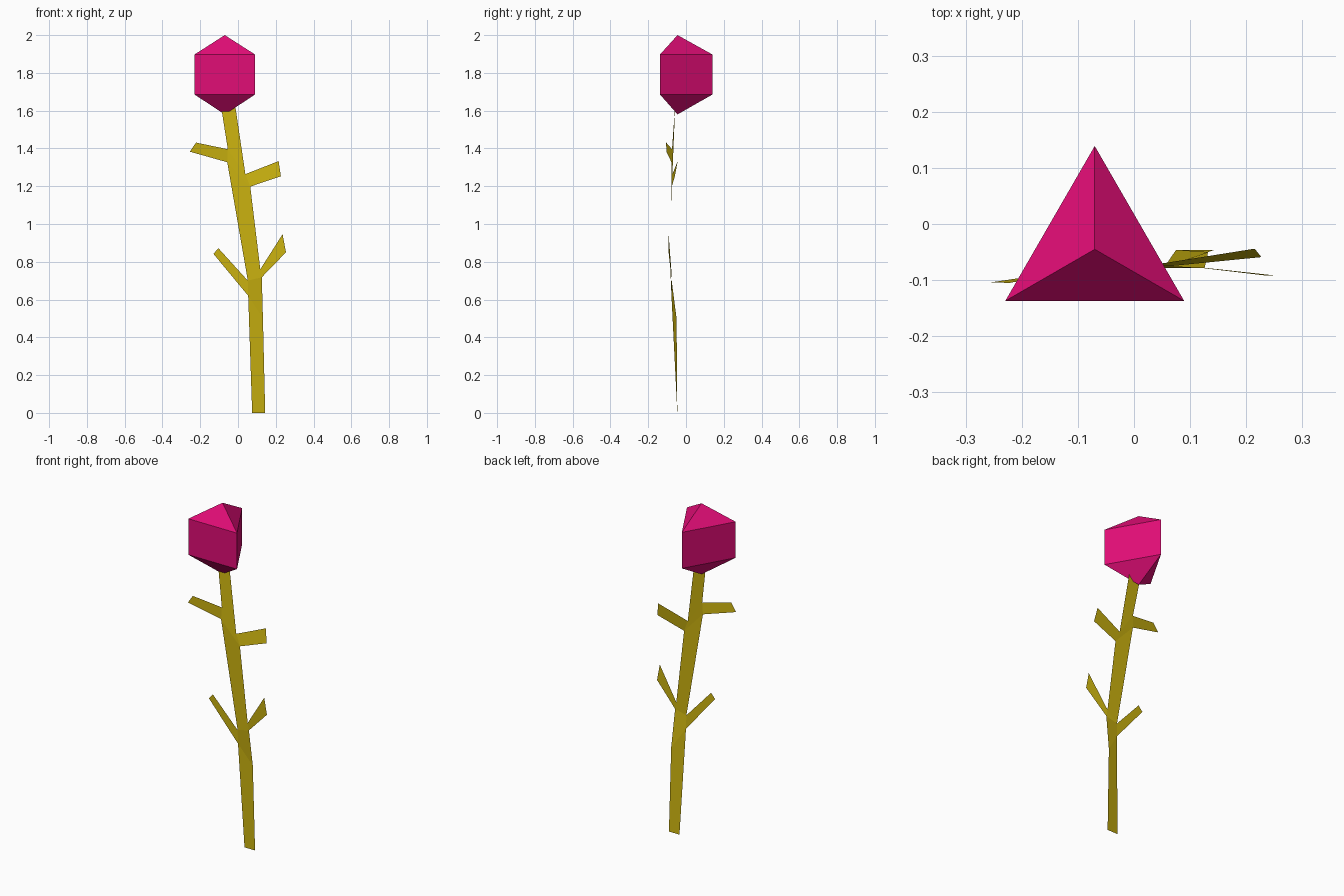
import bpy, bmesh, math

if "Cube" in bpy.data.objects:
    bpy.data.objects.remove(bpy.data.objects["Cube"])


def material(name, rgb):
    m = bpy.data.materials.new(name)
    m.diffuse_color = (*rgb, 1)
    m.use_nodes = True
    m.node_tree.nodes["Principled BSDF"].inputs["Base Color"].default_value = m.diffuse_color
    return m


def mesh_object(name, verts, faces, mat, fix_normals=False):
    me = bpy.data.meshes.new(name)
    me.from_pydata(verts, [], faces)
    if fix_normals:
        bm = bmesh.new()
        bm.from_mesh(me)
        bmesh.ops.recalc_face_normals(bm, faces=bm.faces)
        bm.to_mesh(me)
        bm.free()
    me.materials.append(mat)
    ob = bpy.data.objects.new(name, me)
    bpy.context.collection.objects.link(ob)
    return ob


pink = material("bud_pink", (0.75, 0.004, 0.18))
olive = material("stem_yellow", (0.6, 0.45, 0.005))

# Flower bud: triangular prism with a pyramid at each end
CX, CY, R = -0.07, -0.045, 0.184
verts = [(CX, CY, 1.58), (CX, CY, 2.0)]
for z in (1.685, 1.898):
    for i in range(3):
        a = math.radians(90 + 120 * i)
        verts.append((CX + R * math.cos(a), CY + R * math.sin(a), z))
faces = []
for i in range(3):
    a, b = 2 + i, 2 + (i + 1) % 3
    faces += [(a, b, b + 3, a + 3), (0, b, a), (1, a + 3, b + 3)]
mesh_object("flower_bud", verts, faces, pink, True)

# Stem: flat ribbon between a left and a right edge
left = [(0.075, -0.046, 0), (0.054, -0.077, 0.62), (0.052, -0.078, 0.70),
        (-0.057, -0.077, 1.327), (-0.054, -0.074, 1.396), (-0.09, -0.057, 1.625)]
right = [(0.144, -0.046, 0), (0.132, -0.05, 0.5), (0.126, -0.078, 0.718),
         (0.118, -0.078, 0.76), (0.065, -0.075, 1.198), (0.039, -0.072, 1.264),
         (-0.016, -0.057, 1.635)]
# left edge is 0-5, right edge is 6-12
stem_faces = [(0, 6, 7, 1), (1, 7, 8, 2), (2, 8, 9), (2, 9, 10, 3),
              (3, 10, 11, 4), (4, 11, 12, 5)]
mesh_object("stem", left + right, stem_faces, olive)

# Side shoots: flat quads from the stem edge out to two tip points
shoots = {
    "lower_left_shoot": (left[2], left[1], (-0.13, -0.086, 0.842), (-0.104, -0.086, 0.872)),
    "upper_left_shoot": (left[4], left[3], (-0.255, -0.104, 1.383), (-0.222, -0.105, 1.431)),
    "lower_right_shoot": (right[2], (0.254, -0.092, 0.85), (0.236, -0.092, 0.946), right[3]),
    "upper_right_shoot": (right[4], (0.227, -0.059, 1.253), (0.215, -0.044, 1.333), right[5]),
}
for name, quad in shoots.items():
    # the left shoots run base-top, base-bottom, tip-bottom, tip-top
    order = (0, 3, 2, 1) if "left" in name else (0, 1, 2, 3)
    mesh_object(name, quad, [order], olive)
